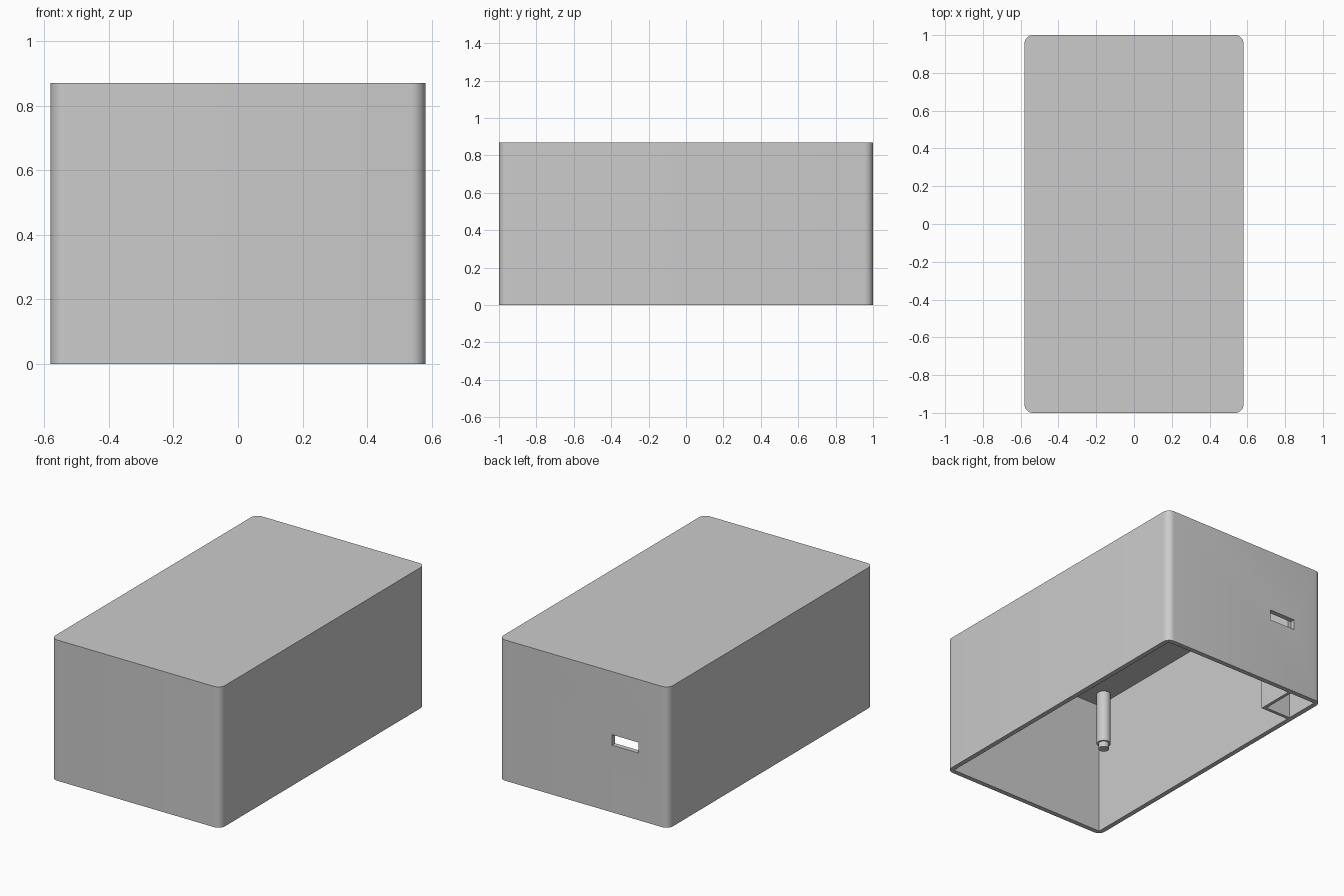
import bpy
import bmesh
from mathutils import Matrix

cube = bpy.data.objects.get("Cube")
if cube:
    bpy.data.objects.remove(cube, do_unlink=True)

W, L, H = 1.16, 2.0, 0.87     # outer size
WALL, RADIUS = 0.03, 0.045    # wall thickness and upright corner radius
CEILING = H - WALL

grey = bpy.data.materials.new("light_grey")
grey.use_nodes = True
colour = (0.6, 0.6, 0.6, 1)
grey.diffuse_color = colour
grey.node_tree.nodes["Principled BSDF"].inputs["Base Color"].default_value = colour


def finish(bm, name):
    mesh = bpy.data.meshes.new(name)
    bm.to_mesh(mesh)
    bm.free()
    mesh.materials.append(grey)
    obj = bpy.data.objects.new(name, mesh)
    bpy.context.collection.objects.link(obj)
    return obj


def box(name, low, high, radius=0):
    """Box between two corners, optionally with rounded upright edges."""
    bm = bmesh.new()
    size = [b - a for a, b in zip(low, high)]
    mid = [(a + b) / 2 for a, b in zip(low, high)]
    bmesh.ops.create_cube(bm, size=1, matrix=Matrix.Translation(mid) @ Matrix.Diagonal((*size, 1)))
    if radius:
        upright = [e for e in bm.edges if abs(e.verts[0].co.z - e.verts[1].co.z) > 0.01]
        bmesh.ops.bevel(bm, geom=upright, offset=radius, segments=8, profile=0.5, affect='EDGES')
    return finish(bm, name)


def activate(obj):
    bpy.ops.object.select_all(action='DESELECT')
    obj.select_set(True)
    bpy.context.view_layer.objects.active = obj


def cut(target, cutter):
    mod = target.modifiers.new("cut", 'BOOLEAN')
    mod.operation = 'DIFFERENCE'
    mod.solver = 'EXACT'
    mod.object = cutter
    activate(target)
    bpy.ops.object.modifier_apply(modifier=mod.name)
    bpy.data.objects.remove(cutter, do_unlink=True)


def peg(name, x, y):
    """Round post hanging from the ceiling with a narrower pin at its end."""
    bm = bmesh.new()
    for radius, low, high in ((0.041, 0.51, CEILING), (0.031, 0.475, 0.51)):
        bmesh.ops.create_cone(bm, cap_ends=True, segments=32, radius1=radius, radius2=radius,
                              depth=high - low, matrix=Matrix.Translation((x, y, (low + high) / 2)))
    obj = finish(bm, name)
    activate(obj)
    bpy.ops.object.shade_smooth_by_angle()


# Open-bottomed shell with a connector slot in the back
shell = box("case_shell", (-W / 2, -L / 2, 0), (W / 2, L / 2, H), RADIUS)
ix, iy = W / 2 - WALL, L / 2 - WALL
cut(shell, box("cavity_cutter", (-ix, -iy, -0.1), (ix, iy, CEILING)))
cut(shell, box("slot_cutter", (-0.375, iy - 0.005, 0.415), (-0.195, L / 2 + 0.1, 0.48)))
activate(shell)
bpy.ops.object.shade_smooth_by_angle()

# Walls of the compartment in the back right corner
px, py, t = -0.355, 0.73, 0.02
box("compartment_side_wall", (px - t, py, 0), (px, iy, CEILING))
box("compartment_front_wall", (-ix, py, 0), (px - t, py + t, CEILING))

# Mounting pegs in the open corners
peg("front_left_peg", 0.486, -0.853)
peg("front_right_peg", -0.486, -0.853)
peg("back_left_peg", 0.486, 0.853)
